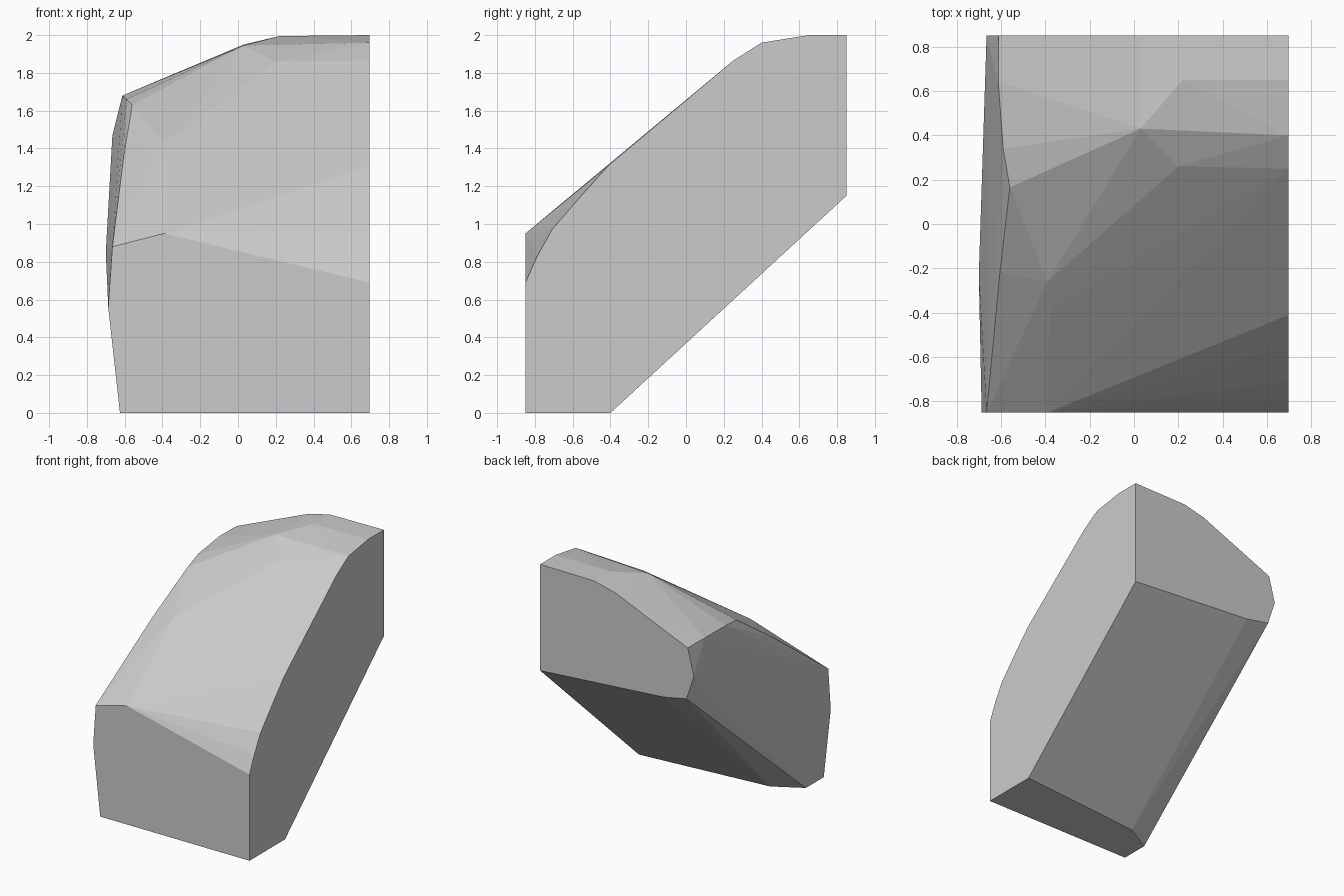
import bpy
import bmesh

if "Cube" in bpy.data.objects:
    bpy.data.objects.remove(bpy.data.objects["Cube"])

# Flat right wall outline (y, z)
RIGHT = [(-0.85, 0), (-0.4, 0), (0.85, 1.15), (0.85, 2), (0.65, 2), (0.4, 1.96),
         (0.25, 1.865), (-0.41, 1.31), (-0.55, 1.155), (-0.71, 0.97), (-0.79, 0.825), (-0.85, 0.69)]
# Front wall outline (x, z)
FRONT = [(-0.625, 0), (-0.687, 0.56), (-0.665, 0.88), (-0.39, 0.95)]
# Back wall outline (x, z)
BACK = [(0.22, 1.995), (0.03, 1.95), (-0.61, 1.68), (-0.665, 1.47), (-0.6, 1.27), (-0.395, 1.23)]
# Bottom corners, left bulge, and corners of the sloping top
OTHER = [(-0.624, -0.625, 0), (-0.395, -0.497, 0), (-0.7, -0.23, 0.85),
         (-0.56, 0.165, 1.63), (-0.59, 0.34, 1.66), (-0.612, 0.64, 1.68),
         (0.03, 0.43, 1.945), (0.22, 0.65, 1.995), (0.2, 0.26, 1.86),
         (-0.39, -0.26, 1.43), (-0.38, -0.4, 1.32), (-0.605, -0.22, 1.36)]

points = [(0.697, y, z) for y, z in RIGHT]
points += [(x, -0.85, z) for x, z in FRONT]
points += [(x, 0.85, z) for x, z in BACK]
points += OTHER

# Faceted block: convex skin around the outlines
bm = bmesh.new()
for p in points:
    bm.verts.new(p)
hull = bmesh.ops.convex_hull(bm, input=bm.verts[:])
loose = {g for g in hull["geom_interior"] + hull["geom_unused"] if isinstance(g, bmesh.types.BMVert)}
bmesh.ops.delete(bm, geom=list(loose), context='VERTS')
bmesh.ops.dissolve_limit(bm, angle_limit=0.005, verts=bm.verts[:], edges=bm.edges[:])
bmesh.ops.recalc_face_normals(bm, faces=bm.faces[:])
mesh = bpy.data.meshes.new("faceted_block")
bm.to_mesh(mesh)
bm.free()

grey = bpy.data.materials.new("light_grey")
grey.diffuse_color = (0.6, 0.6, 0.6, 1)
grey.use_nodes = True
grey.node_tree.nodes["Principled BSDF"].inputs["Base Color"].default_value = grey.diffuse_color
mesh.materials.append(grey)
block = bpy.data.objects.new("faceted_block", mesh)
bpy.context.collection.objects.link(block)
